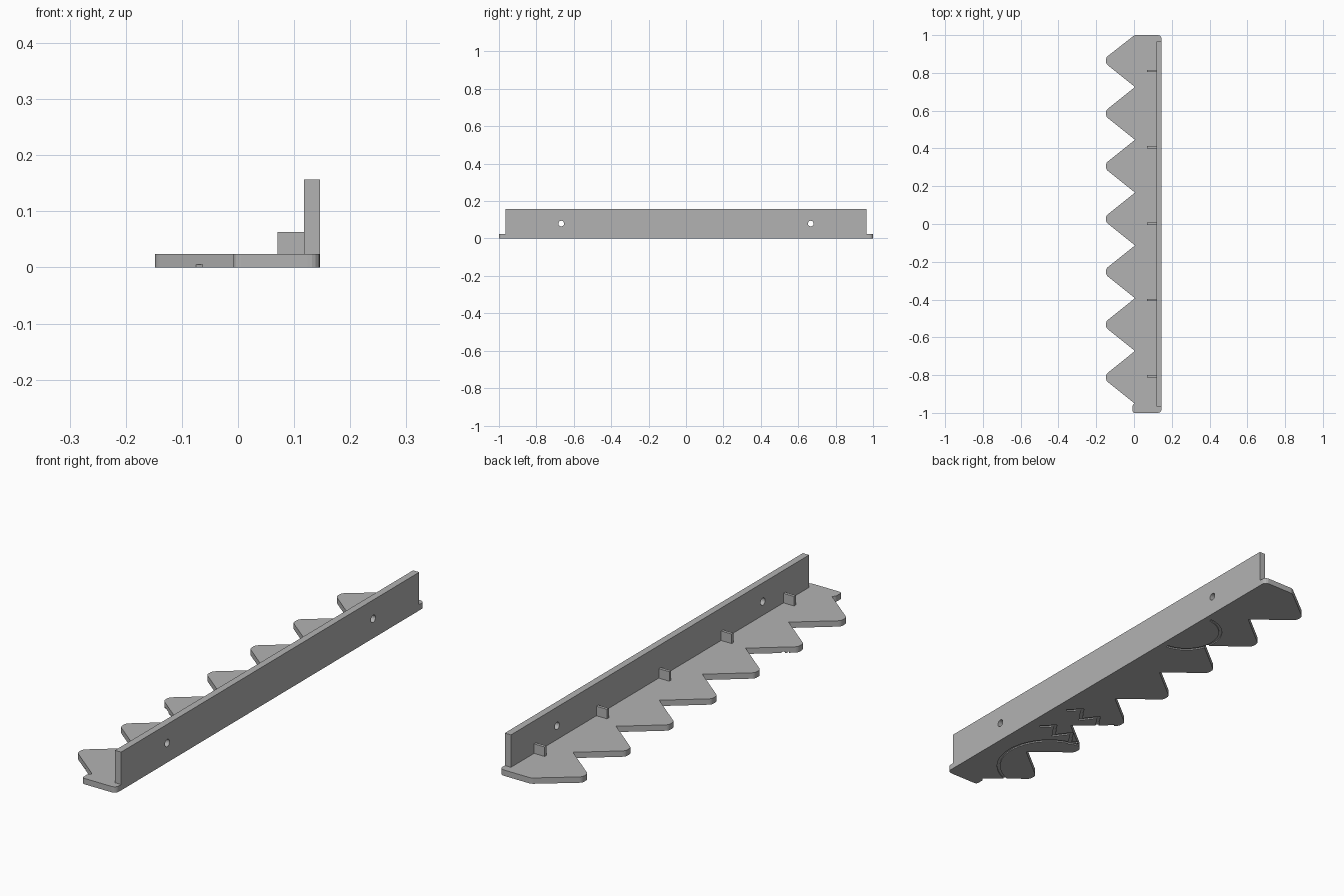
import bpy, bmesh, math
from mathutils import Vector

if "Cube" in bpy.data.objects:
    bpy.data.objects.remove(bpy.data.objects["Cube"])

grey = bpy.data.materials.new("plain grey")
grey.use_nodes = True
grey.diffuse_color = (0.45, 0.45, 0.45, 1)
grey.node_tree.nodes["Principled BSDF"].inputs["Base Color"].default_value = grey.diffuse_color


def prism(name, outline, z0, z1):
    """Extrude a flat outline from z0 up to z1."""
    bm = bmesh.new()
    face = bm.faces.new([bm.verts.new((x, y, z0)) for x, y in outline])
    top = bmesh.ops.extrude_face_region(bm, geom=[face])["geom"]
    verts = [g for g in top if isinstance(g, bmesh.types.BMVert)]
    bmesh.ops.translate(bm, verts=verts, vec=(0, 0, z1 - z0))
    bmesh.ops.recalc_face_normals(bm, faces=bm.faces)
    mesh = bpy.data.meshes.new(name)
    bm.to_mesh(mesh)
    bm.free()
    mesh.materials.append(grey)
    obj = bpy.data.objects.new(name, mesh)
    bpy.context.collection.objects.link(obj)
    return obj


def box(name, x0, x1, y0, y1, z0, z1):
    return prism(name, [(x0, y0), (x1, y0), (x1, y1), (x0, y1)], z0, z1)


def rounded(corners, steps=5):
    """Round every (x, y, cut length) corner of an outline."""
    out = []
    for i, (x, y, cut) in enumerate(corners):
        p = Vector((x, y))
        if not cut:
            out.append(p)
            continue
        a = p + (Vector(corners[i - 1][:2]) - p).normalized() * cut
        b = p + (Vector(corners[(i + 1) % len(corners)][:2]) - p).normalized() * cut
        for s in range(steps + 1):
            t = s / steps
            out.append(a * (1 - t) ** 2 + p * 2 * t * (1 - t) + b * t * t)
    return out


def ribbon(points, width):
    """Outline of a mitred strip that follows an open path."""
    pts = [Vector(p) for p in points]
    left, right = [], []
    for i, p in enumerate(pts):
        d0 = (p - pts[max(i - 1, 0)]).normalized()
        d1 = (pts[min(i + 1, len(pts) - 1)] - p).normalized()
        n0, n1 = (Vector((-d.y, d.x)) for d in (d0, d1))
        n = (n0 + n1).normalized()
        ref = n1 if n1.length else n0
        side = n * (width / 2 / max(n.dot(ref), 0.35))
        left.append(p + side)
        right.append(p - side)
    return left + right[::-1]


def cut(target, cutter):
    cutter.hide_render = True
    cutter.hide_viewport = True
    cutter.display_type = 'WIRE'
    mod = target.modifiers.new(cutter.name, 'BOOLEAN')
    mod.operation = 'DIFFERENCE'
    mod.solver = 'EXACT'
    mod.object = cutter


# Toothed base plate
PITCH, TIP = 0.2795, 0.865
corners = [(0.146, -1, 0.022), (0.146, 1, 0.022), (0.003, 1, 0.01)]
for i in range(7):
    tip = TIP - i * PITCH
    corners += [(-0.148, tip + 0.017, 0.012), (-0.148, tip - 0.017, 0.012),
                (0.005, tip - PITCH / 2, 0)]
corners[-1] = (0.003, -0.95, 0)
corners += [(-0.008, -0.96, 0.008), (-0.008, -1, 0.013)]
plate = prism("toothed_plate", rounded(corners), 0, 0.024)

# Shallow grooves on the underside: two arcs and two zigzags
def arc(cx, cy, r, start, end, n=32):
    angles = [math.radians(start + (end - start) * k / n) for k in range(n + 1)]
    return [(cx + r * math.cos(a), cy + r * math.sin(a)) for a in angles]


def zigzag(y):
    offsets = [-0.01, 0.035, -0.03, 0.03, -0.035, 0.02]
    return [(0.095 - 0.045 * k, y + o) for k, o in enumerate(offsets)]


paths = {
    "small_arc": arc(0.13, 0.485, 0.137, 95, 265),
    "large_arc": arc(-0.14, -0.70, 0.205, -85, 85),
    "rear_zigzag": zigzag(-0.30),
    "front_zigzag": zigzag(-0.47),
}
for name, path in paths.items():
    cut(plate, prism(name + "_cutter", ribbon(path, 0.012), -0.01, 0.005))

# Upright mounting wall with two screw holes
wall = box("upright_wall", 0.118, 0.146, -0.966, 0.966, 0.0, 0.157)
for y in (-0.667, 0.667):
    bpy.ops.mesh.primitive_cylinder_add(vertices=24, radius=0.015, depth=0.1,
                                        location=(0.132, y, 0.08),
                                        rotation=(0, math.pi / 2, 0))
    hole = bpy.context.object
    hole.name = "screw_hole_cutter"
    cut(wall, hole)

# Small stops along the inner foot of the wall
for i in range(5):
    y = 0.002 + (i - 2) * 0.404
    box("stop_block", 0.07, 0.119, y - 0.006, y + 0.006, 0.023, 0.063)
